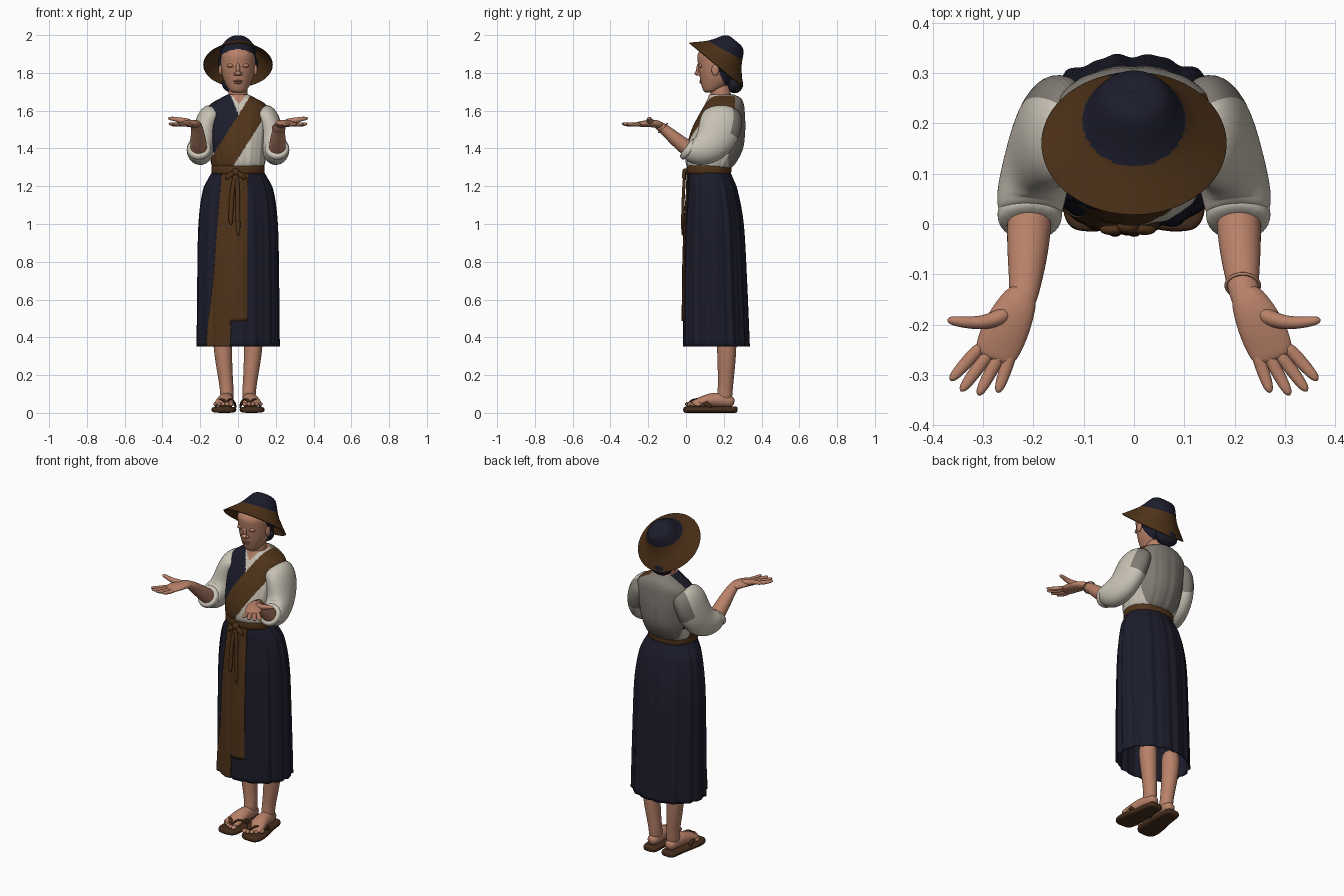
import bpy, bmesh, math
from mathutils import Vector, Matrix

cube = bpy.data.objects.get("Cube")
if cube:
    bpy.data.objects.remove(cube, do_unlink=True)

def material(name, *rgb):
    m = bpy.data.materials.new(name)
    m.use_nodes = True
    m.diffuse_color = (*rgb, 1)
    m.node_tree.nodes["Principled BSDF"].inputs["Base Color"].default_value = (*rgb, 1)
    return m

NAVY = material("navy cloth", .0115, .012, .025)
BROWN = material("brown cloth", .08, .034, .010)
SKIN = material("skin", .48, .22, .14)
LINEN = material("off white linen", .58, .54, .46)
GREY = material("grey linen", .21, .19, .165)
ROSE = material("dusky rose", .33, .14, .09)
LEATHER = material("dark leather", .06, .026, .011)

def finish(name, bm, mats, rule=None, subsurf=0, thick=0):
    """Turn a bmesh into a smooth object, painting faces by a rule on their centre."""
    bmesh.ops.recalc_face_normals(bm, faces=bm.faces[:])
    for f in bm.faces:
        f.smooth = True
        f.material_index = rule(f.calc_center_median()) if rule else 0
    me = bpy.data.meshes.new(name)
    bm.to_mesh(me)
    bm.free()
    for m in mats:
        me.materials.append(m)
    ob = bpy.data.objects.new(name, me)
    bpy.context.collection.objects.link(ob)
    if thick:
        ob.modifiers.new("thickness", "SOLIDIFY").thickness = thick
    if subsurf:
        mod = ob.modifiers.new("rounding", "SUBSURF")
        mod.levels = mod.render_levels = subsurf
    return ob

def skin_rings(rings, closed=True, caps=False):
    bm = bmesh.new()
    rows = [[bm.verts.new(p) for p in r] for r in rings]
    n = len(rows[0])
    for a, b in zip(rows, rows[1:]):
        for i in range(n if closed else n - 1):
            j = (i + 1) % n
            bm.faces.new((a[i], a[j], b[j], b[i]))
    if caps:
        bm.faces.new(rows[0])
        bm.faces.new(rows[-1])
    return bm

def power(v, e):
    return math.copysign(abs(v) ** e, v)

def tube(name, pts, mats, rule=None, n=12, e=1.0, side=(1, 0, 0)):
    """Sweep ellipses along points given as x, y, z, half width, half height."""
    rings, pos = [], [Vector(p[:3]) for p in pts]
    for i, p in enumerate(pts):
        t = (pos[min(i + 1, len(pos) - 1)] - pos[max(i - 1, 0)]).normalized()
        a = Vector(side)
        a = (a - t * a.dot(t)).normalized()
        b = t.cross(a)
        rings.append([pos[i] + a * p[3] * power(math.cos(k), e) + b * p[4] * power(math.sin(k), e)
                      for k in [j * math.tau / n for j in range(n)]])
    return finish(name, skin_rings(rings, caps=True), mats, rule, subsurf=2)

def ball(name, loc, size, mat, rot=0.0):
    bm = bmesh.new()
    bmesh.ops.create_uvsphere(bm, u_segments=20, v_segments=12, radius=1)
    bm.transform(Matrix.Translation(loc) @ Matrix.Rotation(rot, 4, "X") @ Matrix.Diagonal((*size, 1)))
    return finish(name, bm, [mat])

def sample(profile, t):
    """Smooth curve through profile rows; t runs 0..1 over the rows."""
    f = t * (len(profile) - 1)
    i = min(int(f), len(profile) - 2)
    u = f - i
    p = [profile[max(0, min(len(profile) - 1, i + k))] for k in (-1, 0, 1, 2)]
    return [0.5 * (2 * b + (c - a) * u + (2 * a - 5 * b + 4 * c - d) * u * u
                   + (3 * b - a - 3 * c + d) * u ** 3) for a, b, c, d in zip(*p)]

def body_point(row, ang, e, fold):
    """Point on an oval given as height, half width, front y, back y."""
    z, w, front, back = row
    k = 1 + fold * (math.sin(15 * ang) + 0.6 * math.sin(26 * ang + 1))
    return Vector((w * k * power(math.cos(ang), e),
                   (front + back) / 2 + (back - front) / 2 * k * power(math.sin(ang), e), z))

def loft(name, profile, mats, rule=None, n=96, m=40, e=1.0, fold=lambda t: 0, caps=True, thick=0):
    rings = [[body_point(sample(profile, j / m), i * math.tau / n, e, fold(j / m)) for i in range(n)]
             for j in range(m + 1)]
    return finish(name, skin_rings(rings, caps=caps), mats, rule, thick=thick)

# Skirt with gathered folds
skirt = [(1.285, .13, .018, .23), (1.24, .157, .010, .25), (1.17, .187, .008, .275),
         (1.0, .208, -.004, .305), (.7, .214, -.012, .322), (.352, .217, -.013, .336)]
skirt_fold = lambda t: .008 + .012 * t
loft("skirt", skirt, [NAVY], n=192, m=50, fold=skirt_fold, caps=False, thick=.005)

# Apron panel over the front of the skirt, with a square notch cut from its lower corner
rings = []
for j in range(91):
    row = sample(skirt, j / 90)
    left = -.085 - .08 * (1.285 - row[0]) / .93
    xs = [left + (.052 - left) * i / 48 for i in range(49)]
    rings.append([body_point(row, -math.acos(x / row[1]), 1, skirt_fold(j / 90))
                  + Vector((0, -.007, 0)) for x in xs])
bm = skin_rings(rings, closed=False)
notch = [f for f in bm.faces if f.calc_center_median().z < .48 and f.calc_center_median().x > -.04]
bmesh.ops.delete(bm, geom=notch, context="FACES")
finish("apron", bm, [BROWN], thick=.004)

# Blouse with grey back, dark vest panel, diagonal sash and open neck
def blouse_rule(c):
    off = c.x - .025 - (c.z - 1.5) * .63
    if abs(off) < .072 and (c.y < .17 and c.x < .125 or c.z > 1.615 and c.y < .26):
        return 2
    if c.y > .225:
        return 4
    if off < 0 and -.15 < c.x < -.03 + (1.66 - c.z) * .4 and c.z > 1.38:
        return 1
    return 3 if c.z > 1.635 and abs(c.x - .005) < (c.z - 1.635) * .8 else 0

blouse = [(1.285, .125, .025, .225), (1.32, .142, .0, .262), (1.40, .152, .002, .302),
          (1.50, .160, .03, .314), (1.58, .165, .07, .312), (1.63, .15, .098, .307),
          (1.665, .095, .115, .292), (1.685, .058, .122, .255)]
loft("blouse", blouse, [LINEN, NAVY, BROWN, SKIN, GREY], blouse_rule, n=200, m=100, e=.88,
     fold=lambda t: .009 * (1 - t))

# Belt, knot, bow and hanging ties
loft("belt", [(1.265, .135, .01, .235), (1.275, .14, .004, .24), (1.303, .14, .004, .24),
              (1.315, .134, .01, .235)], [BROWN], n=64, m=8, e=.88)
ball("belt_knot", (-.012, -.004, 1.275), (.022, .016, .02), BROWN)
for s in (-1, 1):
    tube("bow_loop", [(-.012, -.006, 1.275, .006, .008), (-.012 + s * .03, -.014, 1.262, .012, .016),
                      (-.012 + s * .055, -.010, 1.235, .008, .01)], [BROWN], side=(0, 1, 0))
    tube("belt_tie", [(-.012, -.006, 1.275, .01, .008), (-.015 + s * .014, -.012, 1.2, .013, .009),
                      (-.02 + s * .018, -.017, 1.08, .012, .008),
                      (-.018 + s * .02, -.02, .96 - s * .03, .014, .007)], [BROWN])

# Arms, hands, legs and sandals, mirrored
fingers = [(.240, -.245, .272, -.338), (.262, -.252, .311, -.343),
           (.283, -.250, .346, -.335), (.300, -.238, .367, -.313)]
for s, label in ((1, "left"), (-1, "right")):
    def limb(part, pts, mat, **kw):
        tube(f"{label}_{part}", [(s * p[0], *p[1:]) for p in pts], [mat, GREY], **kw)

    limb("sleeve", [(.107, .192, 1.605, .055, .085), (.148, .192, 1.57, .070, .112),
                    (.172, .178, 1.49, .068, .117), (.189, .13, 1.41, .068, .1), (.203, .065, 1.385, .070, .084),
                    (.207, .03, 1.395, .066, .07), (.207, .012, 1.405, .056, .058)], LINEN, n=32,
         rule=lambda c: int(c.y > .25 and c.z > 1.45))
    limb("cuff", [(.207, .034, 1.378, .06, .062), (.207, .022, 1.39, .067, .068),
                  (.207, .008, 1.403, .064, .064), (.207, -.002, 1.41, .054, .055)], LINEN, n=16)
    limb("forearm", [(.205, .06, 1.36, .045, .045), (.208, .0, 1.405, .047, .044), (.212, -.07, 1.462, .041, .037),
                     (.217, -.13, 1.515, .031, .027), (.225, -.17, 1.535, .028, .020)], SKIN)
    limb("palm", [(.215, -.125, 1.52, .028, .022), (.234, -.165, 1.533, .042, .022),
                  (.255, -.21, 1.532, .049, .019), (.272, -.25, 1.528, .047, .014),
                  (.280, -.272, 1.528, .038, .009)], SKIN)
    for x0, y0, x1, y1 in fingers:
        limb("finger", [(x0, y0, 1.529, .014, .012), ((x0 + x1) / 2, (y0 + y1) / 2, 1.523, .0145, .012),
                        (x1, y1, 1.532, .010, .009)], SKIN, n=8)
    limb("thumb", [(.245, -.175, 1.535, .022, .024), (.29, -.197, 1.545, .016, .018),
                   (.335, -.196, 1.557, .013, .013), (.373, -.19, 1.56, .009, .009)],
         SKIN, n=8, side=(0, 1, 0))
    limb("leg", [(.082, .215, .44, .056, .056), (.08, .216, .32, .050, .053), (.068, .212, .2, .041, .045),
                 (.058, .208, .12, .037, .040), (.058, .2, .05, .038, .046)], SKIN)
    limb("foot", [(.058, .258, .055, .028, .026), (.058, .215, .065, .038, .038), (.064, .14, .072, .043, .042),
                  (.073, .07, .056, .052, .027), (.078, .025, .046, .051, .015)], SKIN)
    for k in range(5):
        ball(f"{label}_toe", (s * (.036 + .021 * k), .014 + .003 * k * k, .046),
             (.0135 - .001 * k, .02, .012), SKIN)
    limb("sandal_sole", [(.06, .274, .017, .034, .017), (.06, .255, .017, .049, .017),
                         (.063, .17, .017, .053, .017), (.074, .07, .017, .068, .017),
                         (.079, .01, .017, .066, .017), (.077, -.016, .017, .04, .017)], LEATHER, n=16, e=.6)
    for d in (-1, 1):
        limb("sandal_strap", [(.058, .012, .052, .008, .008), (.066 + d * .022, .055, .08, .016, .007),
                              (.067 + d * .049, .1, .06, .017, .007),
                              (.064 + d * .052, .135, .025, .012, .007)], LEATHER, n=8, side=(.2, 1, 0))

# Bracelet on the left wrist
bpy.ops.mesh.primitive_torus_add(major_radius=.033, minor_radius=.0035, major_segments=32, minor_segments=8,
                                 location=(.216, -.122, 1.508), rotation=(.8, 0, 0))
bracelet = bpy.context.object
bracelet.name = "bracelet"
bracelet.data.materials.append(SKIN)
bracelet.data.shade_smooth()

# Neck, head with hairline, swept hair and bun
tube("neck", [(0, .2, 1.6, .065, .06), (0, .185, 1.67, .053, .055), (0, .175, 1.76, .052, .055)], [SKIN])
head = [(1.695, .02, .105, .14), (1.708, .045, .091, .18), (1.745, .068, .079, .235), (1.79, .084, .071, .26),
        (1.85, .092, .063, .275), (1.90, .092, .063, .275), (1.94, .075, .095, .26), (1.96, .035, .14, .22)]
loft("head_and_hair", head, [SKIN, NAVY],
     lambda c: int(c.z > 1.925 - 4 * c.x * c.x or c.y + .5 * (c.z - 1.8) > .175), n=96, m=70)
ball("swept_hair", (0, .205, 1.85), (.107, .075, .078), NAVY)
ball("hair_bun", (-.015, .258, 1.742), (.07, .044, .05), NAVY)

# Face details
ball("nose_bridge", (0, .067, 1.828), (.011, .012, .034), SKIN, -.2)
ball("nose_tip", (0, .061, 1.798), (.016, .016, .013), SKIN)
ball("upper_lip", (0, .078, 1.757), (.024, .008, .005), ROSE)
ball("lower_lip", (0, .080, 1.748), (.020, .008, .006), ROSE)
for s in (-1, 1):
    ball("nostril", (s * .014, .068, 1.794), (.010, .011, .009), SKIN)
    ball("eyelid", (s * .038, .077, 1.838), (.020, .010, .011), SKIN)
    ball("lash_line", (s * .038, .071, 1.832), (.017, .006, .0018), ROSE)
    ball("ear", (s * .093, .155, 1.815), (.010, .020, .030), SKIN)

# Tilted wide hat with a dark crown
hat_profile = [(.0, .184), (.022, .162), (.045, .139), (.07, .116), (.1, .095), (.13, .078),
               (.152, .061), (.163, .035), (.162, .001)]
hat = loft("hat", [(h, r, -r, r) for h, r in hat_profile], [BROWN, NAVY],
           lambda c: int(c.z > .090 + .020 * math.sin(math.atan2(c.y, c.x))), n=96, m=72, caps=False, thick=.005)
hat.matrix_world = Matrix.Translation((0, .16, 1.843)) @ Matrix.Rotation(-.69, 4, "X")
